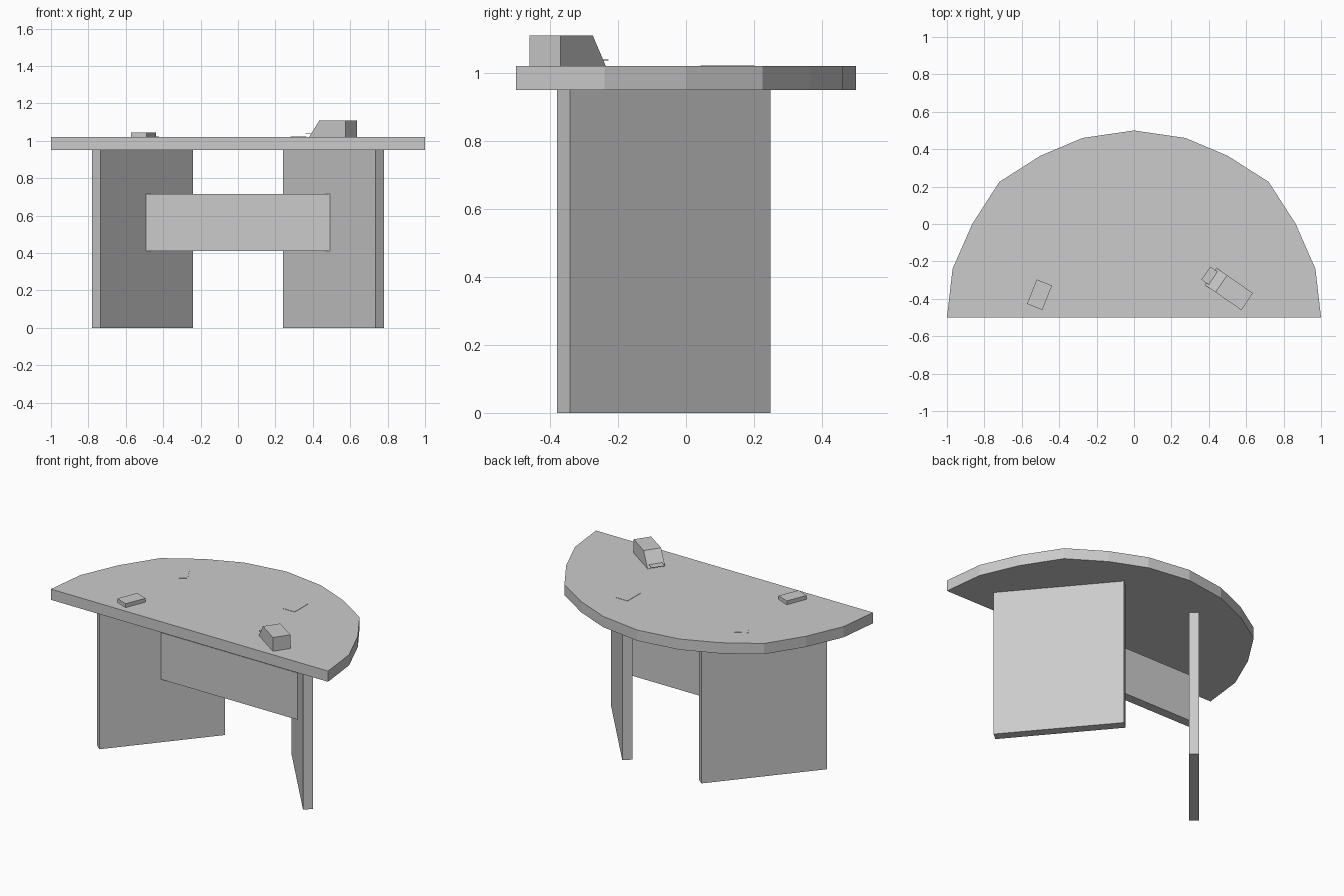
import bpy
import bmesh
from math import radians
from mathutils import Matrix, Vector

cube = bpy.data.objects.get("Cube")
if cube:
    bpy.data.objects.remove(cube, do_unlink=True)

grey = bpy.data.materials.new("plain_grey")
grey.use_nodes = True
colour = (0.6, 0.6, 0.6, 1)
grey.diffuse_color = colour
grey.node_tree.nodes["Principled BSDF"].inputs["Base Color"].default_value = colour


def prism(name, outline, direction, matrix=Matrix()):
    """Extrude a closed flat outline along a direction."""
    bm = bmesh.new()
    face = bm.faces.new([bm.verts.new(p) for p in outline])
    grown = bmesh.ops.extrude_face_region(bm, geom=[face])["geom"]
    moved = [v for v in grown if isinstance(v, bmesh.types.BMVert)]
    bmesh.ops.translate(bm, verts=moved, vec=Vector(direction))
    bmesh.ops.transform(bm, matrix=matrix, verts=bm.verts)
    bmesh.ops.recalc_face_normals(bm, faces=bm.faces)
    mesh = bpy.data.meshes.new(name)
    bm.to_mesh(mesh)
    bm.free()
    mesh.materials.append(grey)
    obj = bpy.data.objects.new(name, mesh)
    bpy.context.collection.objects.link(obj)
    return obj


def box(name, centre, size, bottom, turn=0):
    """Upright box, turned about its own vertical axis."""
    x, y = size[0] / 2, size[1] / 2
    base = [(-x, -y, 0), (x, -y, 0), (x, y, 0), (-x, y, 0)]
    place = Matrix.Translation((*centre, bottom)) @ Matrix.Rotation(radians(turn), 4, "Z")
    return prism(name, base, (0, 0, size[2]), place)


TOP = 1.02
UNDER = 0.95

# Half-round table top, straight edge to the front
arc = [(1, -0.5), (0.97, -0.24), (0.865, 0), (0.72, 0.225), (0.5, 0.365), (0.275, 0.46)]
outline = arc + [(0, 0.5)] + [(-x, y) for x, y in reversed(arc)]
prism("table_top", [(x, y, UNDER) for x, y in outline], (0, 0, TOP - UNDER))

# Two slab legs, converging towards the back
for name, side in (("left_leg", 1), ("right_leg", -1)):
    box(name, (side * 0.51, -0.065), (0.77, 0.06, UNDER), 0, side * -50)

# Panel joining the legs
box("front_panel", (-0.003, -0.06), (0.988, 0.06, 0.305), 0.41)

# Low block on the right of the table
box("small_block", (-0.505, -0.378), (0.088, 0.14, 0.025), TOP, -22)

# Wedge-shaped desk set with a thin tray sticking out of its slope
place = Matrix.Translation((0.508, -0.348, TOP)) @ Matrix.Rotation(radians(-34.5), 4, "Z")
side_profile = [(-0.118, -0.055, 0), (0.118, -0.055, 0), (0.118, -0.055, 0.09), (-0.05, -0.055, 0.09)]
prism("desk_set", side_profile, (0, 0.11, 0), place)
box("desk_set_tray", (0.409, -0.28), (0.06, 0.084, 0.003), TOP + 0.016, -34.5)

# Sheets lying on the table
box("left_sheet", (0.323, 0.132), (0.085, 0.14, 0.002), TOP)
box("right_sheet", (-0.49, 0.12), (0.083, 0.13, 0.002), TOP, 30)
